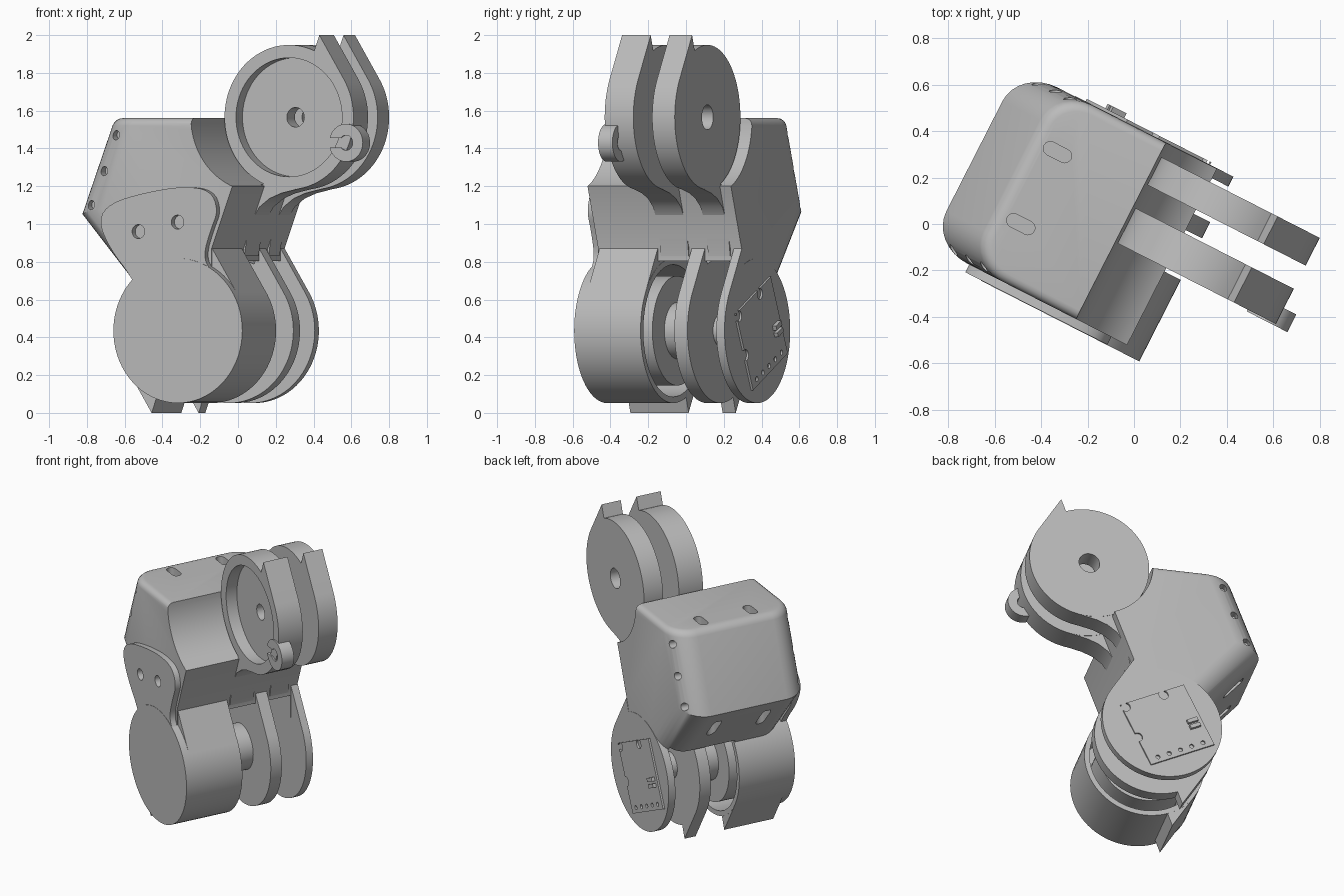
import bpy, bmesh, math
from mathutils import Matrix, Vector

cube = bpy.data.objects.get("Cube")
if cube:
    bpy.data.objects.remove(cube)

grey = bpy.data.materials.new("plain_grey")
grey.use_nodes = True
GREY = (0.5, 0.5, 0.5, 1)
grey.diffuse_color = GREY
grey.node_tree.nodes["Principled BSDF"].inputs["Base Color"].default_value = GREY

LOW, HIGH, R = (-0.094, 0.435), (0.357, 1.565), 0.383   # joint axes and disc radius
TURN = Matrix.Rotation(math.radians(-27), 4, 'Z')
parts = []


def arc(c, r, a0=0, a1=360, n=72):
    """Points on an arc; a full circle leaves out the repeated last point."""
    last = n if a1 - a0 == 360 else n + 1
    steps = [math.radians(a0 + (a1 - a0) * i / n) for i in range(last)]
    return [(c[0] + r * math.cos(a), c[1] + r * math.sin(a)) for a in steps]


def link(c, double=False):
    """Disc with a tangent horn at the top, and at the bottom too if double."""
    top = [(c[0] + 0.18, c[1] + 0.435)]
    if not double:
        return arc(c, R, 67, 392) + top
    bottom = [(c[0] - 0.18, c[1] - 0.435)]
    return arc(c, R, 67, 212, 36) + bottom + arc(c, R, 247, 392, 36) + top


def rect(c, w, h, angle=0):
    a = math.radians(angle)
    return [(c[0] + x * math.cos(a) - y * math.sin(a), c[1] + x * math.sin(a) + y * math.cos(a))
            for x, y in ((-w/2, -h/2), (w/2, -h/2), (w/2, h/2), (-w/2, h/2))]


def rounded(pts, times=2):
    """Corner cutting for soft outlines."""
    for _ in range(times):
        pts = [tuple(Vector(p).lerp(q, t)) for p, q in zip(pts, pts[1:] + pts[:1]) for t in (0.25, 0.75)]
    return pts


def prism(name, pts, v0, v1, keep=True):
    """Extrude a side outline from depth v0 to v1."""
    bm = bmesh.new()
    face = bm.faces.new([bm.verts.new((u, v0, z)) for u, z in pts])
    ext = bmesh.ops.extrude_face_region(bm, geom=[face])
    for v in ext["geom"]:
        if isinstance(v, bmesh.types.BMVert):
            v.co.y = v1
    bmesh.ops.recalc_face_normals(bm, faces=bm.faces)
    me = bpy.data.meshes.new(name)
    bm.to_mesh(me)
    bm.free()
    me.materials.append(grey)
    ob = bpy.data.objects.new(name, me)
    bpy.context.collection.objects.link(ob)
    if keep:
        parts.append(ob)
    return ob


def cut(ob, cutter):
    """Subtract a cutter and delete it."""
    cutter.hide_render = True
    mod = ob.modifiers.new("cut", 'BOOLEAN')
    mod.operation, mod.solver, mod.object = 'DIFFERENCE', 'EXACT', cutter
    with bpy.context.temp_override(object=ob, active_object=ob, selected_objects=[ob]):
        bpy.ops.object.modifier_apply(modifier=mod.name)
    bpy.data.objects.remove(cutter)


def cut_prism(ob, pts, v0, v1):
    cut(ob, prism("cutter", pts, v0, v1, False))


# Main body: side outline, with rounded left corners and a softened top
BACK, FRONT, TOP = 0.374, -0.478, 1.56
body = prism("body", [(-0.55, TOP), (-0.745, 1.05), (-0.4, 0.65), (0.086, 0.65),
                      (0.086, 0.87), (0.21, 1.2), (0.21, TOP)], FRONT, BACK)
bm = bmesh.new()
bm.from_mesh(body.data)
side = [e for e in bm.edges if all(v.co.x < -0.39 for v in e.verts)
        and abs(e.verts[0].co.y - e.verts[1].co.y) < 0.01]
bmesh.ops.bevel(bm, geom=side, offset=0.16, segments=8, profile=0.5, affect='EDGES')
rim = [e for e in bm.edges if all(v.co.z > TOP - 0.001 for v in e.verts)
       and min(v.co.x for v in e.verts) < 0.2]
bmesh.ops.bevel(bm, geom=rim, offset=0.04, segments=4, profile=0.5, affect='EDGES')
bm.to_mesh(body.data)
bm.free()

# Clearances around both joints
cut_prism(body, arc(HIGH, 0.394), -0.7, 0.6)
cut_prism(body, arc(LOW, 0.41), -0.125, 0.325)
cut_prism(body, arc(LOW, 0.35), -0.44, -0.1)

# Slots in the top and in the sloping underside
for v in (-0.222, 0.126):
    for u, z in ((-0.434, 1.55), (-0.61, 0.87)):
        slot = arc((u + 0.035, 0), 0.03, -90, 90, 8) + arc((u - 0.035, 0), 0.03, 90, 270, 8)
        cutter = prism("cutter", slot, -0.09, 0.09, False)
        cutter.data.transform(Matrix.Translation((0, v, z)) @ Matrix.Rotation(math.pi / 2, 4, 'X'))
        cut(body, cutter)

# Screw holes down the rounded corners
for u, z in ((-0.49, 1.47), (-0.56, 1.28), (-0.64, 1.1)):
    cut_prism(body, arc((u, z), 0.025, n=20), -0.6, -0.4)
    cut_prism(body, arc((u, z), 0.025, n=20), 0.3, 0.5)

# Front cover with a lobe and two holes
lobe = [(-0.3, 0.58), (-0.37, 0.72), (-0.5, 0.87), (-0.57, 1.02), (-0.5, 1.11), (-0.3, 1.165),
        (-0.07, 1.2), (0.1, 1.18), (0.145, 1.07), (0.1, 0.97), (0.055, 0.83), (0.1, 0.75),
        (0.22, 0.62), (0.1, 0.55)]
cover = prism("cover_lobe", rounded(lobe), -0.515, -0.475)
for c in ((-0.33, 0.96), (-0.097, 1.01)):
    cut_prism(cover, arc(c, 0.037, n=32), -0.6, -0.44)

# Motor housing, hollow from behind, with its lower horn and rotor
housing = prism("motor_housing", arc(LOW, R), -0.517, -0.123)
cut_prism(housing, arc(LOW, 0.35), -0.4, 0)
prism("housing_neck", arc(LOW, R, 32, 67, 8) + [(LOW[0] + 0.18, LOW[1] + 0.435)], -0.47, -0.124)
prism("housing_horn", arc(LOW, R, 212, 247, 8) + [(LOW[0] - 0.18, LOW[1] - 0.435)], -0.47, -0.124)
prism("rotor", arc(LOW, 0.29), -0.41, -0.1)
prism("rotor_shaft", arc(LOW, 0.15, n=48), -0.12, 0.08)
prism("magnet_hub", arc(LOW, 0.085, n=48), 0.15, 0.24)

# Lower middle and rear plates
prism("lower_middle_link", link(LOW, True), 0.078, 0.156)
prism("lower_rear_plate", link(LOW), 0.328, 0.376)

# Circuit board on the rear plate
BOARD, TILT = Vector((-0.125, 0.42)), math.radians(-26)


def on_board(x, y):
    return BOARD + Matrix.Rotation(TILT, 2) @ Vector((x, y))


board = prism("circuit_board", rect(BOARD, 0.45, 0.45, -26), 0.372, 0.388)
for i in range(5):
    cut_prism(board, arc(on_board(-0.16 + 0.08 * i, -0.19), 0.014, n=16), 0.3, 0.5)
for p in ((-0.07, 0.2), (0.22, -0.02), (0.2, 0.2)):
    cut_prism(board, arc(on_board(*p), 0.03, n=24), 0.3, 0.5)
for y in (-0.07, -0.03):
    prism("board_chip", rect(on_board(-0.16, y), 0.07, 0.025, -26), 0.38, 0.41)

# Upper links with curved necks down to the body
neck = [(0.05, 0.83), (0.09, 0.83), (0.105, 0.92), (0.135, 1.02), (0.18, 1.09), (0.24, 1.135),
        (0.31, 1.163), (0.46, 1.197), (0.42, 1.24), (0.25, 1.22), (0.15, 1.2)]
for name, v0, v1, hole in (("upper_front_link", -0.106, 0.064, 0.052),
                           ("upper_rear_link", 0.176, 0.31, 0.066)):
    plate = prism(name, link(HIGH), v0, v1)
    if v0 < 0:
        cut_prism(plate, arc(HIGH, 0.315), -0.3, -0.03)
    cut_prism(plate, arc(HIGH, hole, n=40), -0.4, 0.5)
    prism(name + "_neck", neck, v0 + 0.002, v1 - 0.002)

# Small notched clip on the edge of the upper front link
clip = prism("edge_clip", arc((0.7, 1.43), 0.1, n=40), -0.115, -0.03)
cut_prism(clip, arc((0.7, 1.43), 0.04, n=24), -0.3, 0.1)
cut_prism(clip, rect((0.64, 1.43), 0.14, 0.05), -0.3, 0.1)

# Turn everything into place and shade
bpy.ops.object.select_all(action='DESELECT')
for ob in parts:
    ob.data.transform(TURN)
    ob.select_set(True)
bpy.context.view_layer.objects.active = body
bpy.ops.object.shade_smooth_by_angle(angle=math.radians(30))
